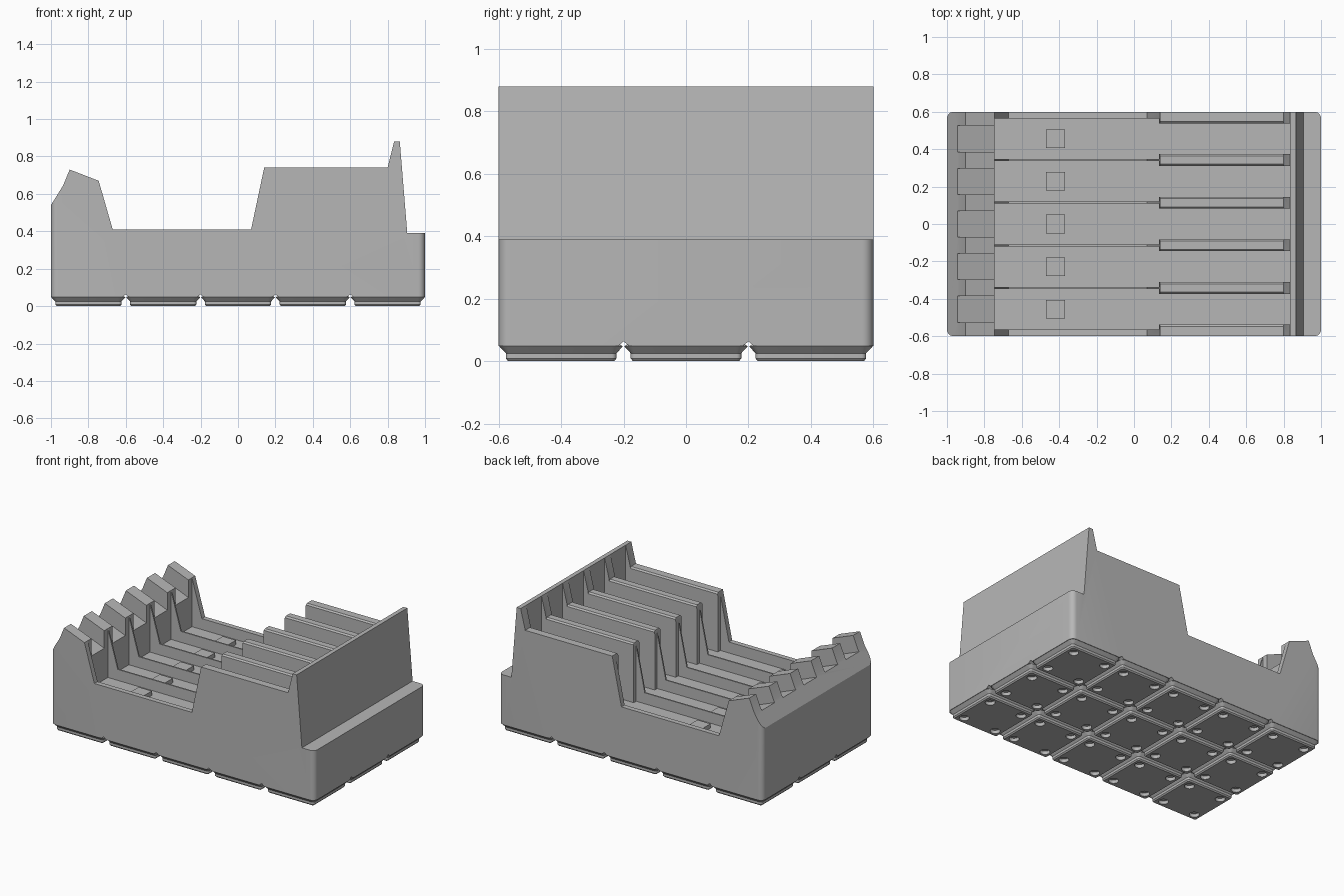
import bpy, bmesh, math
from mathutils import Matrix

old = bpy.data.objects.get("Cube")
if old:
    bpy.data.objects.remove(old, do_unlink=True)

GREY = (0.47, 0.47, 0.47, 1.0)
mat = bpy.data.materials.new("plain grey")
mat.use_nodes = True
mat.diffuse_color = GREY
mat.node_tree.nodes["Principled BSDF"].inputs["Base Color"].default_value = GREY

PITCH, CELL = 0.228, 0.4
SLOTS = [i * PITCH for i in range(-2, 3)]


def to_object(bm, name):
    bmesh.ops.recalc_face_normals(bm, faces=bm.faces)
    me = bpy.data.meshes.new(name)
    bm.to_mesh(me)
    bm.free()
    me.materials.append(mat)
    ob = bpy.data.objects.new(name, me)
    bpy.context.collection.objects.link(ob)
    return ob


def prism(bm, outline, place, start, end):
    """Extrude a 2D outline; place(u, v, w) maps it into the model."""
    rings = [[bm.verts.new(place(u, v, w)) for u, v in outline] for w in (start, end)]
    loft(bm, rings)


def loft(bm, rings):
    n = len(rings[0])
    for a, b in zip(rings, rings[1:]):
        for i in range(n):
            j = (i + 1) % n
            bm.faces.new((a[i], a[j], b[j], b[i]))
    bm.faces.new(rings[0])
    bm.faces.new(rings[-1])


def rect(u0, u1, v0, v1):
    return [(u0, v0), (u1, v0), (u1, v1), (u0, v1)]


def activate(ob):
    bpy.ops.object.select_all(action='DESELECT')
    ob.select_set(True)
    bpy.context.view_layer.objects.active = ob


def cut(ob, bm, name):
    cutter = to_object(bm, name)
    cutter.hide_render = True
    mod = ob.modifiers.new(name, 'BOOLEAN')
    mod.operation = 'DIFFERENCE'
    mod.solver = 'EXACT'
    mod.object = cutter
    activate(ob)
    bpy.ops.object.modifier_apply(modifier=mod.name)
    bpy.data.objects.remove(cutter, do_unlink=True)


def smooth(ob):
    activate(ob)
    bpy.ops.object.shade_smooth_by_angle(angle=math.radians(25))


along_x = lambda u, v, w: (w, u, v)
along_y = lambda u, v, w: (u, w, v)
along_z = lambda u, v, w: (u, v, w)

# Rack body: side profile with rounded upright corners
side = [(-1, 0.048), (-1, 0.54), (-0.935, 0.645), (-0.9, 0.73), (-0.745, 0.67),
        (-0.67, 0.41), (0.07, 0.41), (0.14, 0.74), (0.80, 0.74), (0.835, 0.88),
        (0.865, 0.88), (0.905, 0.39), (1, 0.39), (1, 0.048)]
bm = bmesh.new()
prism(bm, side, along_y, -0.6, 0.6)
corners = [e for e in bm.edges
           if all(abs(v.co.x) > 0.99 for v in e.verts)
           and abs(e.verts[0].co.z - e.verts[1].co.z) > 0.1]
bmesh.ops.bevel(bm, geom=corners, offset=0.036, segments=6, profile=0.5, affect='EDGES')
body = to_object(bm, "rack_body")

# Slots: wide bay that narrows between the tall ridges
bm = bmesh.new()
for y in SLOTS:
    wide, thin = 0.109, 0.0825
    half = [(-0.745, wide), (0.135, wide), (0.135, thin), (0.835, thin)]
    plan = [(x, y - h) for x, h in half] + [(x, y + h) for x, h in reversed(half)]
    prism(bm, plan, along_z, 0.335, 1.0)
cut(body, bm, "slot_cutter")

# Softened ridge edges
bm = bmesh.new()
for y in SLOTS:
    sec = [(y - 0.08, 0.728), (y + 0.08, 0.728), (y + 0.094, 0.742),
           (y + 0.094, 0.76), (y - 0.094, 0.76), (y - 0.094, 0.742)]
    prism(bm, sec, along_x, 0.1, 0.80)
cut(body, bm, "ridge_edge_cutter")

# Sloping notches in the low end wall
bm = bmesh.new()
for y in SLOTS:
    sec = [(-1.05, 0.672), (-0.7, 0.532), (-0.7, 0.9), (-1.05, 0.9)]
    prism(bm, sec, along_y, y - 0.07, y + 0.07)
cut(body, bm, "notch_cutter")

# Shallow grooves under the body between feet
bm = bmesh.new()
groove = lambda c: [(c - 0.016, 0.04), (c + 0.016, 0.04), (c + 0.016, 0.05),
                    (c, 0.063), (c - 0.016, 0.05)]
for i in (-1.5, -0.5, 0.5, 1.5):
    prism(bm, groove(i * CELL), along_y, -0.7, 0.7)
cut(body, bm, "cross_groove_cutter")
bm = bmesh.new()
for i in (-0.5, 0.5):
    prism(bm, groove(i * CELL), along_x, -1.1, 1.1)
cut(body, bm, "long_groove_cutter")
smooth(body)

# Square stops on the slot floors
for i, y in enumerate(SLOTS):
    bm = bmesh.new()
    prism(bm, rect(-0.47, -0.37, y - 0.05, y + 0.05), along_z, 0.32, 0.365)
    to_object(bm, f"floor_stop_{i + 1}")


# Stepped foot with four round sockets
def rounded_square(half, radius, z):
    pts = []
    for q in range(4):
        cx, cy = [(1, 1), (-1, 1), (-1, -1), (1, -1)][q]
        for s in range(6):
            a = math.pi / 2 * (q + s / 5)
            pts.append((cx * (half - radius) + radius * math.cos(a),
                        cy * (half - radius) + radius * math.sin(a), z))
    return pts


bm = bmesh.new()
levels = [(0.17, 0.008, 0), (0.177, 0.015, 0.008), (0.177, 0.015, 0.025),
          (0.198, 0.036, 0.047), (0.184, 0.022, 0.056)]
loft(bm, [[bm.verts.new(p) for p in rounded_square(*lv)] for lv in levels])
foot = to_object(bm, "foot_1")
bm = bmesh.new()
for sx in (-1, 1):
    for sy in (-1, 1):
        bmesh.ops.create_cone(bm, cap_ends=True, segments=24, radius1=0.031,
                              radius2=0.031, depth=0.046,
                              matrix=Matrix.Translation((sx * 0.124, sy * 0.124, 0)))
cut(foot, bm, "socket_cutter")
smooth(foot)

# Grid of feet
cells = [(i * CELL, j * CELL) for i in range(-2, 3) for j in range(-1, 2)]
for n, (x, y) in enumerate(cells):
    ob = foot if n == 0 else foot.copy()
    if n:
        ob.name = f"foot_{n + 1}"
        bpy.context.collection.objects.link(ob)
    ob.location = (x, y, 0)
